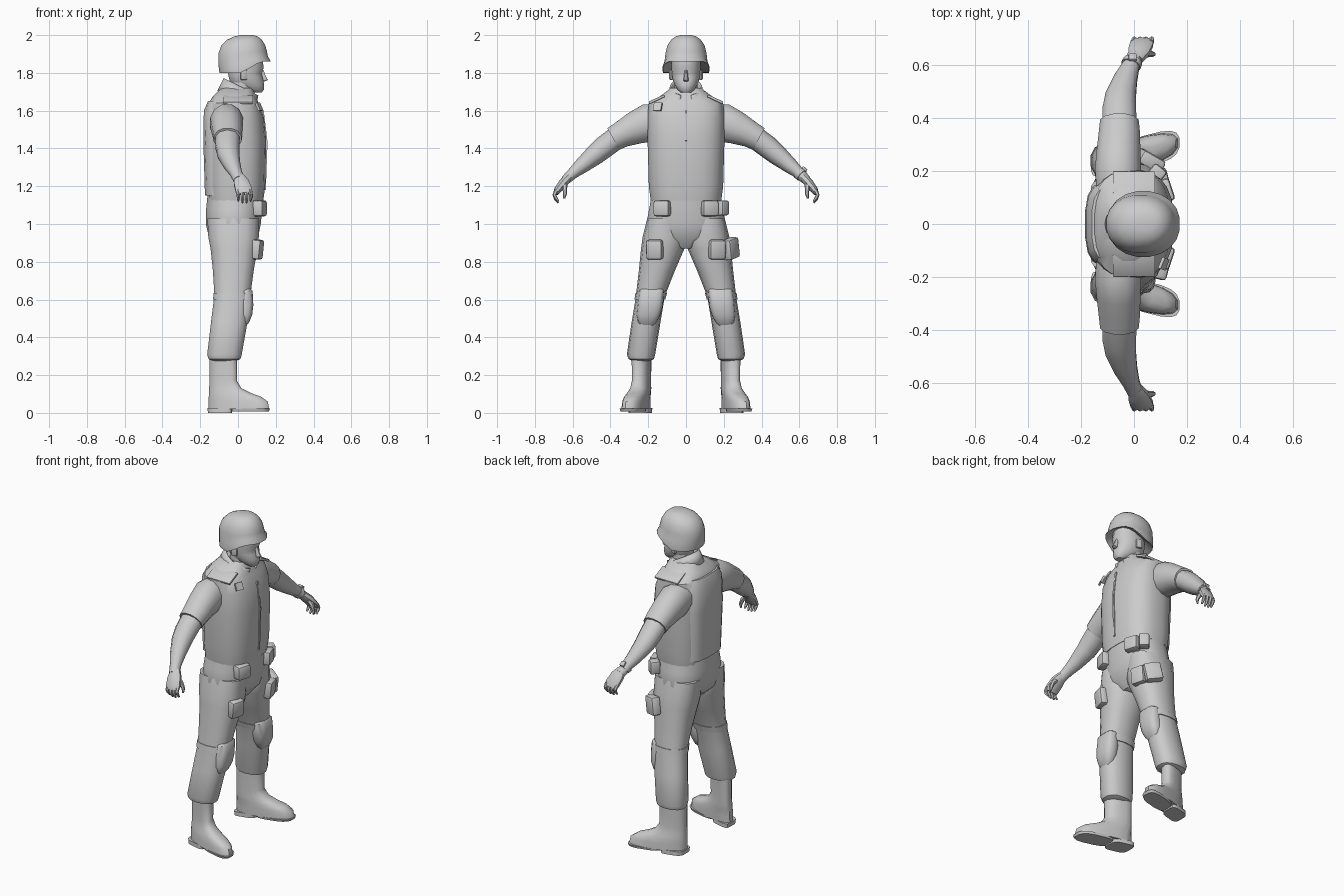
import bpy, bmesh, math
from mathutils import Vector, Matrix

MAT = bpy.data.materials.new("plain_grey")
MAT.diffuse_color = (0.6, 0.6, 0.6, 1)


def finish(name, bm, angle=40):
    bmesh.ops.recalc_face_normals(bm, faces=bm.faces)
    me = bpy.data.meshes.new(name)
    bm.to_mesh(me)
    bm.free()
    ob = bpy.data.objects.new(name, me)
    bpy.context.collection.objects.link(ob)
    me.materials.append(MAT)
    bpy.ops.object.select_all(action='DESELECT')
    ob.select_set(True)
    bpy.context.view_layer.objects.active = ob
    bpy.ops.object.shade_smooth_by_angle(angle=math.radians(angle))
    return ob


def skin(name, rings, angle=40):
    """Skin closed rings of points and cap both ends."""
    bm = bmesh.new()
    vs = [[bm.verts.new(p) for p in r] for r in rings]
    n = len(vs[0])
    for a, b in zip(vs, vs[1:]):
        for i in range(n):
            j = (i + 1) % n
            bm.faces.new((a[i], a[j], b[j], b[i]))
    bm.faces.new(vs[0])
    bm.faces.new(vs[-1])
    return finish(name, bm, angle)


def unit_ring(n, e):
    """Superellipse outline with exponent e."""
    out = []
    for i in range(n):
        t = 2 * math.pi * (i + 0.5) / n
        c, s = math.cos(t), math.sin(t)
        out.append((math.copysign(abs(c) ** (2 / e), c), math.copysign(abs(s) ** (2 / e), s)))
    return out


def stack(name, secs, s=1, n=16, e=2.4, warp=None, angle=40):
    """Horizontal sections (z, x0, x1, y0, y1), mirrored in y by s."""
    rings = []
    for z, x0, x1, y0, y1 in secs:
        ring = []
        for c, d in unit_ring(n, e):
            p = Vector(((x0 + x1) / 2 + c * (x1 - x0) / 2, (y0 + y1) / 2 + d * (y1 - y0) / 2, z))
            if warp:
                p = warp(p)
            ring.append((p.x, p.y * s, p.z))
        rings.append(ring)
    return skin(name, rings, angle)


def tube(name, pts, s=1, n=10, e=2.1):
    """Sections (x, y, z, radius along x, other radius) square to the path."""
    rings = []
    cs = [Vector(p[:3]) for p in pts]
    for i, p in enumerate(pts):
        t = (cs[min(i + 1, len(cs) - 1)] - cs[max(i - 1, 0)]).normalized()
        u = Vector((1, 0, 0))
        u = (u - t * u.dot(t)).normalized()
        v = t.cross(u)
        q = [cs[i] + u * c * p[3] + v * d * p[4] for c, d in unit_ring(n, e)]
        rings.append([(k.x, k.y * s, k.z) for k in q])
    return skin(name, rings)


def box(name, loc, size, rz=0, ry=0, rx=0, bevel=0.01):
    bm = bmesh.new()
    bmesh.ops.create_cube(bm, size=1, matrix=Matrix.Diagonal((*size, 1)))
    if bevel:
        bmesh.ops.bevel(bm, geom=bm.edges[:], offset=bevel, segments=2, affect='EDGES', profile=0.5)
    rot = [Matrix.Rotation(math.radians(a), 4, k) for a, k in ((rz, 'Z'), (ry, 'Y'), (rx, 'X'))]
    bmesh.ops.transform(bm, matrix=Matrix.Translation(loc) @ rot[0] @ rot[1] @ rot[2], verts=bm.verts)
    return finish(name, bm)


def sym(rows):
    return [(z, a, b, -w, w) for z, a, b, w in rows]


# vest with raised back panel, zip and patch
stack("vest", sym([(1.125, -.16, .135, .188), (1.2, -.165, .145, .198), (1.45, -.17, .15, .205),
                   (1.57, -.167, .137, .205), (1.64, -.155, .11, .198), (1.675, -.135, .095, .14),
                   (1.72, -.09, .08, .08)]), n=24, e=2.6)
stack("back_panel", sym([(1.15, -.176, 0, .15), (1.45, -.185, 0, .16), (1.6, -.182, 0, .155),
                         (1.65, -.16, 0, .14)]), n=16, e=3)
box("zip_lower", (.148, 0, 1.31), (.008, .012, .26), ry=2, bevel=0)
box("zip_upper", (.142, 0, 1.52), (.008, .012, .16), ry=-7, bevel=0)
box("chest_patch", (.112, -.15, 1.62), (.012, .045, .045), rz=-22, ry=-25, bevel=0)

# stand-up collar, open at the throat
bm = bmesh.new()
rows = []
for cx, rx, ry, z0, k in ((-.005, .105, .1, 1.655, .47), (.02, .095, .086, 1.725, .5)):
    row = []
    for i in range(17):
        t = math.radians(22 + 316 * i / 16)
        x = cx + rx * math.cos(t)
        row.append(bm.verts.new((x, ry * math.sin(t), z0 - k * (x - cx))))
    rows.append(row)
for i in range(16):
    bm.faces.new((rows[0][i], rows[0][i + 1], rows[1][i + 1], rows[1][i]))
mod = finish("collar", bm).modifiers.new("thickness", 'SOLIDIFY')
mod.thickness = .012

# neck, head, nose and ears
stack("neck", sym([(1.6, -.05, .09, .07), (1.7, -.04, .085, .062), (1.78, -.04, .09, .062)]), e=2)
stack("head", sym([(1.695, .07, .125, .025), (1.71, .02, .138, .045), (1.735, -.03, .14, .06),
                   (1.755, -.045, .137, .068), (1.775, -.05, .132, .073), (1.8, -.055, .126, .076),
                   (1.825, -.055, .138, .078), (1.88, -.05, .13, .078)]), e=2.2)
stack("nose", sym([(1.755, .12, .142, .012), (1.762, .12, .16, .016), (1.785, .115, .147, .011),
                   (1.815, .11, .136, .009)]), n=8, e=2)
for s, side in ((1, "left"), (-1, "right")):
    box("ear_" + side, (.03, s * .078, 1.79), (.035, .016, .055), rz=-s * 15, bevel=.006)


# helmet with the rim lifted over the brow
def lift(p):
    f = max(0, min(1, (p.x - .02) / .1)) * max(0, (1.93 - p.z) / .13)
    p.z += .06 * f
    return p


stack("helmet", sym([(1.84, -.05, .135, .08), (1.803, -.09, .165, .115), (1.8, -.1, .174, .124),
                     (1.815, -.102, .172, .125), (1.85, -.106, .16, .115), (1.9, -.106, .155, .11),
                     (1.945, -.09, .146, .1), (1.975, -.06, .128, .08), (1.993, -.02, .105, .055),
                     (2.0, .01, .08, .025)]), n=20, e=2.15, warp=lift, angle=50)

# trouser seat
stack("trouser_seat", sym([(1.16, -.162, .135, .182), (1.08, -.17, .13, .197), (1.0, -.172, .122, .212),
                           (.93, -.155, .108, .19), (.87, -.09, .06, .06)]), n=20, e=2.4)


def splay(p):
    p.y += .25 * (p.x + .08)
    return p


for s, side in ((1, "left"), (-1, "right")):
    # trouser leg with gathered cuff
    stack("trouser_leg_" + side, [(1.03, -.165, .115, .03, .205), (.93, -.16, .113, .0, .23),
                                  (.87, -.148, .105, .008, .238), (.75, -.135, .085, .06, .25),
                                  (.64, -.128, .07, .103, .263), (.6, -.13, .065, .115, .268),
                                  (.48, -.145, .052, .135, .288), (.31, -.165, .022, .163, .313),
                                  (.285, -.158, .015, .17, .305), (.275, -.13, -.01, .19, .285)],
          s, n=14, e=2.4)
    # boot, sole and heel
    stack("boot_" + side, [(.3, -.152, -.005, .188, .282), (.17, -.152, -.005, .19, .28),
                           (.13, -.154, .02, .188, .285), (.105, -.156, .07, .187, .292),
                           (.085, -.157, .125, .187, .297), (.06, -.158, .16, .186, .3),
                           (.02, -.158, .168, .186, .302)], s, n=16, e=2.6, warp=splay)
    stack("sole_" + side, [(.022, -.04, .172, .184, .304), (.008, -.04, .165, .188, .3)],
          s, e=3, warp=splay)
    stack("heel_" + side, [(.025, -.162, -.03, .19, .3), (0, -.16, -.03, .19, .3)],
          s, e=4, warp=splay)
    # knee pad with strap
    stack("knee_pad_" + side, [(.655, .0, .07, .122, .24), (.645, .0, .078, .115, .25),
                               (.57, -.01, .082, .122, .258), (.52, -.01, .076, .135, .262),
                               (.48, .0, .06, .155, .255), (.462, .01, .045, .175, .24)],
          s, n=14, e=3)
    stack("knee_strap_" + side, [(.635, -.132, .072, .1, .268), (.6, -.134, .07, .11, .273)],
          s, n=14, e=2.4)
    # sleeve and bare forearm
    tube("sleeve_" + side, [(-.06, .14, 1.545, .085, .09), (-.06, .2, 1.535, .09, .105),
                            (-.058, .27, 1.508, .085, .09), (-.055, .34, 1.475, .08, .073),
                            (-.055, .385, 1.45, .075, .067)], s, n=12)
    tube("forearm_" + side, [(-.055, .36, 1.462, .068, .06), (-.055, .43, 1.41, .066, .06),
                             (-.05, .48, 1.368, .06, .055), (-.03, .55, 1.31, .045, .042),
                             (-.01, .6, 1.268, .033, .03), (.005, .635, 1.235, .03, .026)], s)
    # hand, curled fingers and thumb
    tube("palm_" + side, [(.005, .62, 1.25, .028, .024), (.018, .65, 1.218, .042, .024),
                          (.03, .68, 1.18, .045, .019), (.032, .69, 1.16, .04, .014)], s, e=2.6)
    for i in range(4):
        x = -.002 + i * .022
        d = .008 * abs(i - 1.5)
        tube(f"finger_{i + 1}_{side}", [(x, .685, 1.18, .011, .011), (x + .003, .697, 1.155, .01, .01),
                                        (x + .004, .69, 1.128 + d, .009, .009),
                                        (x + .003, .675, 1.108 + d, .005, .005)], s, n=6)
    tube("thumb_" + side, [(.03, .64, 1.222, .016, .014), (.06, .642, 1.19, .013, .013),
                           (.072, .64, 1.16, .01, .01), (.073, .645, 1.135, .005, .005)], s, n=6)
    # shoulder strap
    box("shoulder_strap_" + side, (0, s * .155, 1.66), (.16, .09, .014), rx=-s * 25, bevel=.004)
    # belt and thigh pouches
    box("belt_pouch_" + side, (.115, s * .125, 1.083), (.06, .088, .085), rz=s * 18, bevel=.014)
    box("thigh_pouch_" + side, (.1, s * .165, .865), (.055, .088, .105), rz=s * 15, ry=6, bevel=.014)

# extra pouches and wristwatch on the left side
box("side_belt_pouch", (.085, .19, 1.085), (.06, .06, .08), rz=50, bevel=.012)
box("side_thigh_pouch", (.06, .238, .87), (.055, .1, .11), rz=60, rx=12, bevel=.014)
tube("watch_band", [(-.012, .598, 1.27, .038, .035), (-.004, .614, 1.256, .037, .034)], n=12)
box("watch_face", (-.005, .628, 1.292), (.03, .03, .014), rx=-40, bevel=.004)
